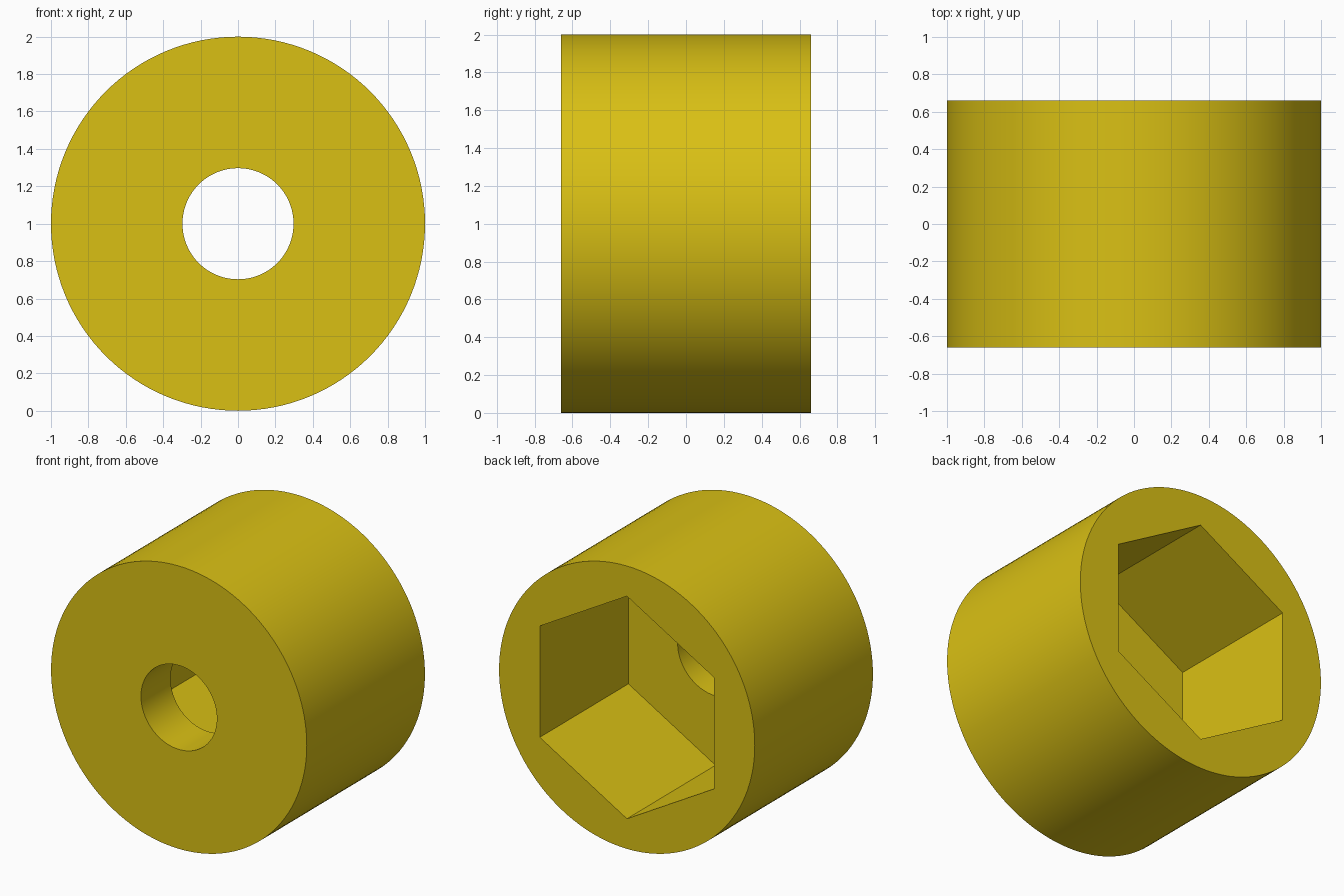
import bpy
import math

if "Cube" in bpy.data.objects:
    bpy.data.objects.remove(bpy.data.objects["Cube"], do_unlink=True)

HALF = 0.66            # half the length along y
POCKET_FLOOR = -0.33   # y where the hex pocket ends

yellow = bpy.data.materials.new("yellow")
yellow.use_nodes = True
colour = (0.70, 0.53, 0.007, 1)
yellow.diffuse_color = colour
yellow.node_tree.nodes["Principled BSDF"].inputs["Base Color"].default_value = colour


def prism(name, sides, radius, y0, y1):
    """Prism along y with its first corner pointing straight up."""
    bpy.ops.mesh.primitive_cylinder_add(
        vertices=sides, radius=radius, depth=y1 - y0,
        location=(0, (y0 + y1) / 2, 1), rotation=(-math.pi / 2, 0, 0))
    obj = bpy.context.object
    obj.name = name
    bpy.ops.object.transform_apply(location=True, rotation=True, scale=True)
    obj.data.materials.append(yellow)
    return obj


# Round body, and the cutters for the bolt hole and the hex pocket in the back
body = prism("round_body", 128, 1.0, -HALF, HALF)
cutters = [prism("hex_pocket_cutter", 6, 0.787, POCKET_FLOOR, HALF + 0.2),
           prism("bolt_hole_cutter", 96, 0.297, -HALF - 0.2, 0)]

# Cut both openings, then drop the cutters
bpy.ops.object.select_all(action='DESELECT')
body.select_set(True)
bpy.context.view_layer.objects.active = body
for cutter in cutters:
    cutter.hide_render = True
    cut = body.modifiers.new(cutter.name, 'BOOLEAN')
    cut.operation = 'DIFFERENCE'
    cut.solver = 'EXACT'
    cut.object = cutter
    bpy.ops.object.modifier_apply(modifier=cut.name)
    bpy.data.objects.remove(cutter, do_unlink=True)

# Smooth round walls, crisp rims and pocket corners
bpy.ops.object.shade_smooth_by_angle(angle=math.radians(30))
